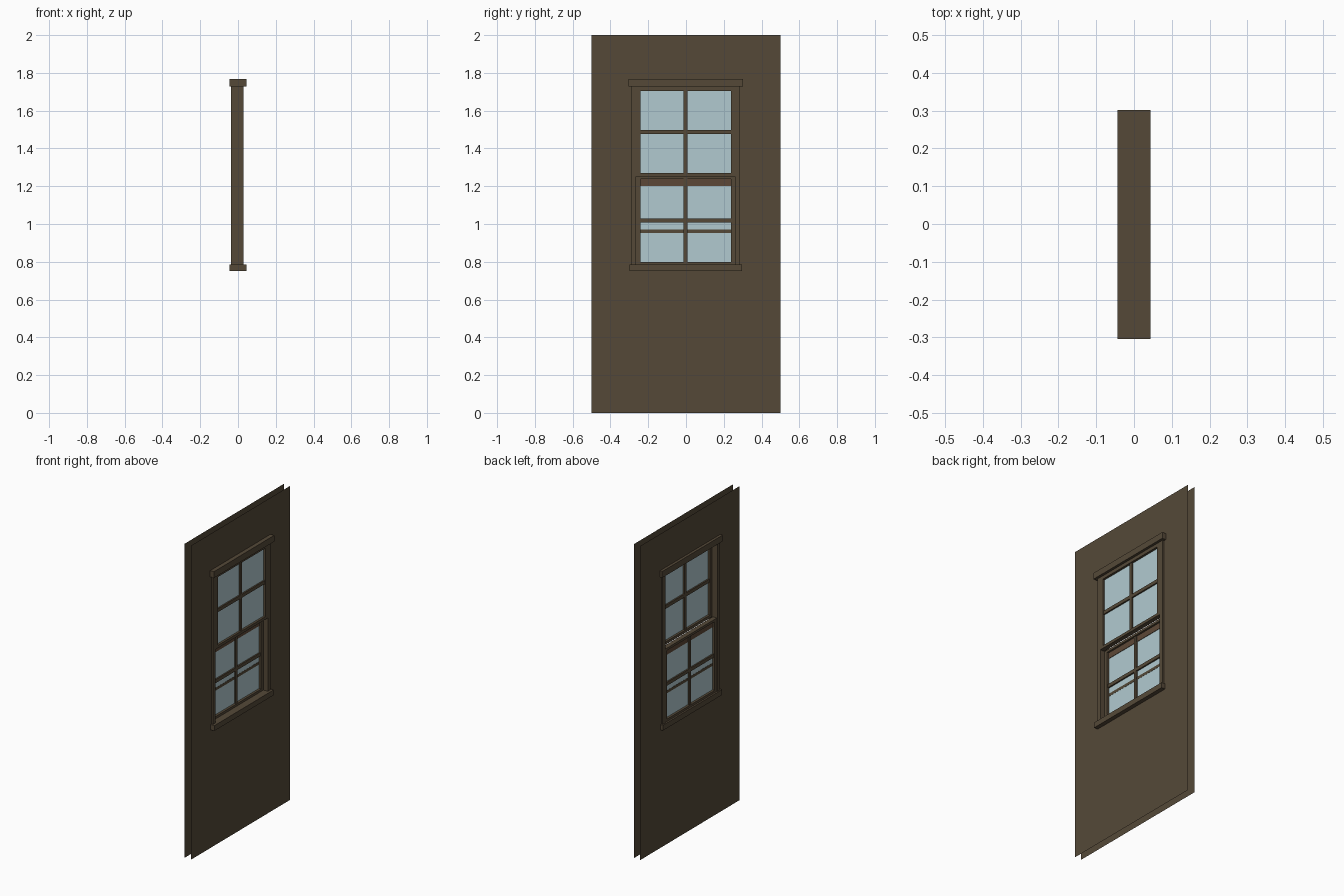
import bpy, bmesh

if "Cube" in bpy.data.objects:
    bpy.data.objects.remove(bpy.data.objects["Cube"])


def material(name, rgb):
    m = bpy.data.materials.new(name)
    m.diffuse_color = (*rgb, 1)
    m.use_nodes = True
    m.node_tree.nodes["Principled BSDF"].inputs["Base Color"].default_value = m.diffuse_color
    return m


WOOD = material("dark brown", (0.090, 0.066, 0.039))
RED = material("reddish brown", (0.108, 0.064, 0.038))
GLASS = material("pale blue glass", (0.44, 0.59, 0.63))
YC = -0.002  # window centre line


def finish(name, bm, mat):
    me = bpy.data.meshes.new(name)
    bm.to_mesh(me)
    bm.free()
    me.materials.append(mat)
    ob = bpy.data.objects.new(name, me)
    bpy.context.collection.objects.link(ob)
    return ob


def box(name, x0, x1, y0, y1, z0, z1, mat=WOOD):
    bm = bmesh.new()
    bmesh.ops.create_cube(bm, size=1)
    for v in bm.verts:
        v.co = (x1 if v.co.x > 0 else x0,
                YC + (y1 if v.co.y > 0 else y0),
                z1 if v.co.z > 0 else z0)
    return finish(name, bm, mat)


def sheet(name, x, ys, zs, mat, hole=False):
    """Flat grid of faces in the y-z plane, optionally without the middle one."""
    bm = bmesh.new()
    g = [[bm.verts.new((x, y, z)) for z in zs] for y in ys]
    for i in range(len(ys) - 1):
        for j in range(len(zs) - 1):
            if not (hole and i == j == 1):
                bm.faces.new((g[i][j], g[i + 1][j], g[i + 1][j + 1], g[i][j + 1]))
    return finish(name, bm, mat)


# wall: two thin skins with a window opening
for name, x in (("wall_inner", -0.027), ("wall_outer", 0.018)):
    sheet(name, x, (-0.5, -0.28, 0.276, 0.5), (0, 0.77, 1.74, 2), WOOD, True)

# outer frame
box("head_cap", -0.044, 0.044, -0.303, 0.304, 1.727, 1.767)
box("sill", -0.044, 0.044, -0.298, 0.298, 0.751, 0.785)
for side, s in (("left", -1), ("right", 1)):
    a, b = sorted((s * 0.262, s * 0.289))
    box("jamb_" + side, -0.037, 0.028, a, b, 0.785, 1.727)


def sash(name, x0, x1, z0, z1, g0, g1):
    """Sash with rails, stiles, crossing bars and one pane; g0-g1 is the glass."""
    for side, s in (("left", -1), ("right", 1)):
        a, b = sorted((s * 0.24, s * 0.262))
        box(f"{name}_stile_{side}", x0, x1, a, b, z0, z1)
    box(name + "_bottom_rail", x0, x1, -0.24, 0.24, z0, g0)
    box(name + "_top_rail", x0, x1, -0.24, 0.24, g1, z1)
    xm, zm = (x0 + x1) / 2, (g0 + g1) / 2
    box(name + "_upright_bar", xm - 0.009, xm + 0.009, -0.01, 0.01, g0, g1)
    box(name + "_cross_bar", xm - 0.009, xm + 0.009, -0.24, 0.24, zm - 0.011, zm + 0.011)
    sheet(name + "_glass", xm, (YC - 0.24, YC + 0.24), (g0, g1), GLASS)
    return xm


# upper sash flush with the outside, lower sash set inside
sash("upper_sash", 0.0, 0.028, 1.252, 1.727, 1.27, 1.705)
xm = sash("lower_sash", -0.033, -0.003, 0.785, 1.252, 0.80, 1.237)

# inner rail and thin extra bar seen in the lower panes
box("meeting_rail", xm - 0.003, xm + 0.003, -0.24, 0.24, 1.20, 1.237, RED)
box("thin_cross_bar", xm - 0.001, xm + 0.001, -0.24, 0.24, 0.953, 0.971)
